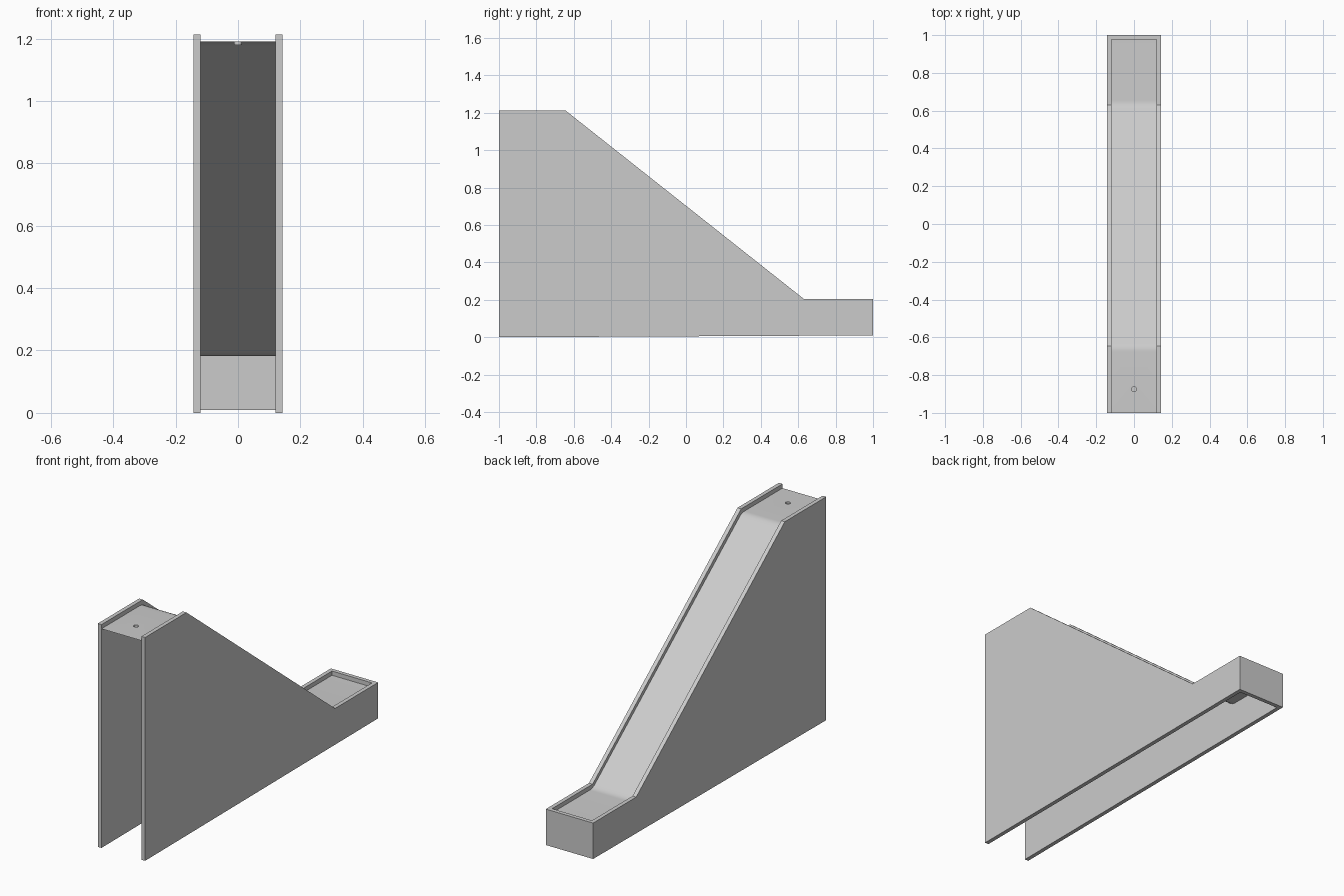
import bpy, bmesh, math
from mathutils import Vector

if "Cube" in bpy.data.objects:
    bpy.data.objects.remove(bpy.data.objects["Cube"])

IN, OUT = 0.12, 0.142      # inner and outer half widths


def make_object(name, bm):
    bmesh.ops.recalc_face_normals(bm, faces=bm.faces)
    me = bpy.data.meshes.new(name)
    bm.to_mesh(me)
    bm.free()
    ob = bpy.data.objects.new(name, me)
    bpy.context.collection.objects.link(ob)
    return ob


def extrude_profile(name, pts, x0, x1):
    """Solid from a (y, z) outline, between x0 and x1."""
    bm = bmesh.new()
    face = bm.faces.new([bm.verts.new((x0, y, z)) for y, z in pts])
    ext = bmesh.ops.extrude_face_region(bm, geom=[face])
    verts = [v for v in ext["geom"] if isinstance(v, bmesh.types.BMVert)]
    bmesh.ops.translate(bm, verts=verts, vec=(x1 - x0, 0, 0))
    return make_object(name, bm)


def round_bend(a, b, c, dist=0.025, steps=5):
    """Short curve replacing corner b of the line a-b-c."""
    a, b, c = Vector(a), Vector(b), Vector(c)
    p = b + (a - b).normalized() * dist
    q = b + (c - b).normalized() * dist
    ts = [i / steps for i in range(steps + 1)]
    return [p * (1 - t) ** 2 + b * 2 * t * (1 - t) + q * t * t for t in ts]


# side walls, mirrored
wall = extrude_profile("side_walls", [
    (-1, 0), (1, 0.01), (1, 0.205), (0.63, 0.205), (-0.645, 1.213), (-1, 1.213)], IN, OUT)
wall.modifiers.new("mirror", "MIRROR").use_axis[0] = True

# end wall closing the low end
extrude_profile("end_wall", [
    (0.978, 0.01), (1, 0.01), (1, 0.205), (0.978, 0.205)], -IN, IN)

# sliding surface: thin sheet with softened bends
start, top, low, end = (-1, 1.19), (-0.65, 1.19), (0.63, 0.182), (0.978, 0.182)
path = round_bend(start, top, low) + round_bend(top, low, end) + [Vector(end)]
bm = bmesh.new()
rows = [[bm.verts.new((x, p.x, p.y)) for x in (-IN, IN)] for p in path]
for r, s in zip(rows, rows[1:]):
    bm.faces.new((r[0], r[1], s[1], s[0]))

# top platform with a small round recess
corners = [bm.verts.new((-IN, -1, 1.19)), bm.verts.new((IN, -1, 1.19)), rows[0][1], rows[0][0]]
N, R = 24, 0.013
ring = [bm.verts.new((R * math.cos(2 * math.pi * i / N),
                      -0.875 + R * math.sin(2 * math.pi * i / N), 1.19)) for i in range(N)]
edges = []
for loop in (corners, ring):
    for a, b in zip(loop, loop[1:] + loop[:1]):
        edges.append(bm.edges.get((a, b)) or bm.edges.new((a, b)))
bmesh.ops.triangle_fill(bm, edges=edges, use_beauty=True, normal=(0, 0, 1))
base = [bm.verts.new(v.co - Vector((0, 0, 0.011))) for v in ring]
for i in range(N):
    j = (i + 1) % N
    bm.faces.new((ring[i], ring[j], base[j], base[i]))
bm.faces.new(base)
surface = make_object("slide_surface", bm)
bpy.context.view_layer.objects.active = surface
surface.select_set(True)
bpy.ops.object.shade_smooth_by_angle(angle=math.radians(30))
